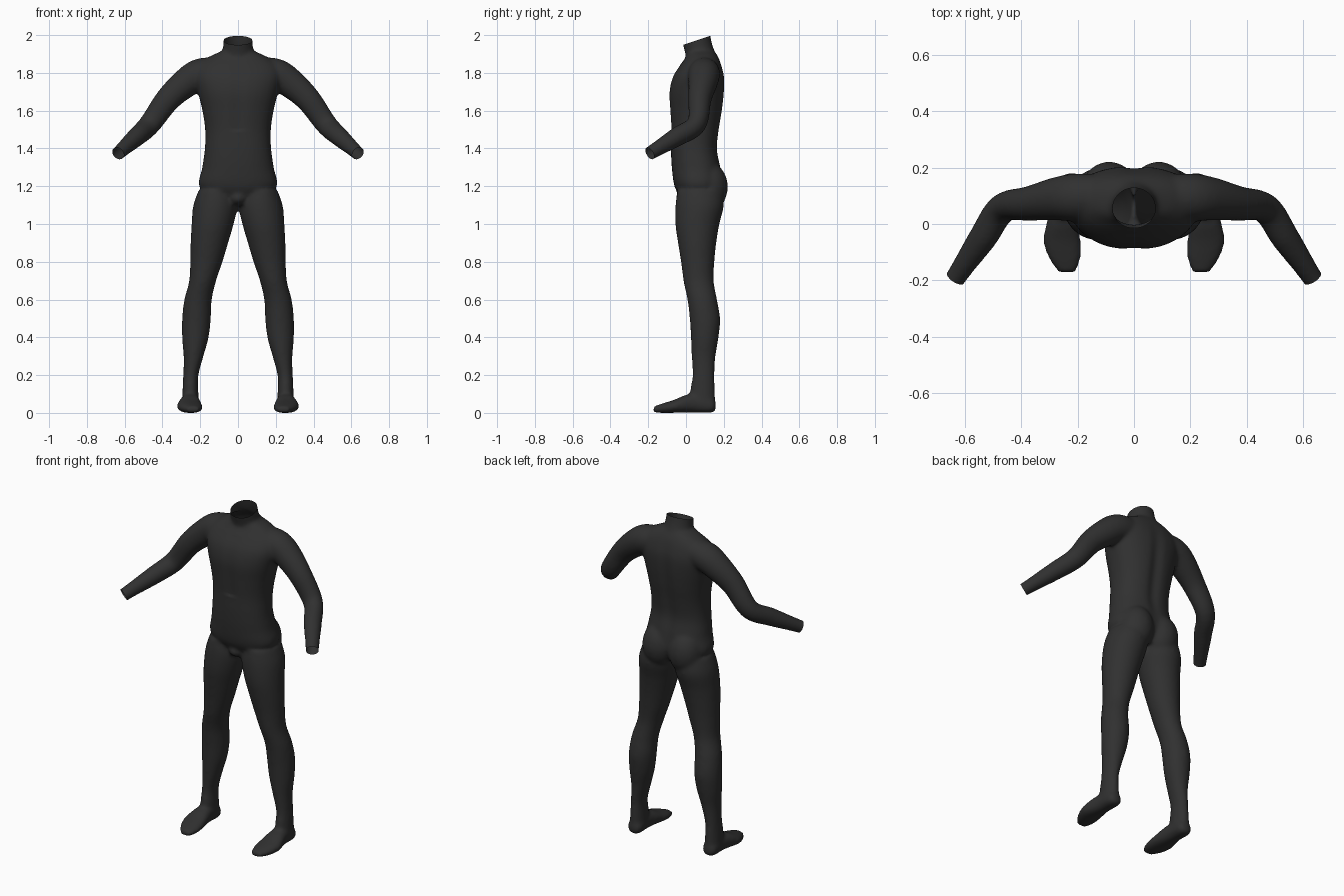
import bpy, bmesh, math
from mathutils import Vector

if "Cube" in bpy.data.objects:
    bpy.data.objects.remove(bpy.data.objects["Cube"])

X, Y, Z = Vector((1, 0, 0)), Vector((0, 1, 0)), Vector((0, 0, 1))
bm = bmesh.new()


def spline(rows, steps=5):
    """Catmull-Rom through rows of numbers."""
    out = []
    for i in range(len(rows) - 1):
        p = [rows[max(0, min(len(rows) - 1, i + k))] for k in (-1, 0, 1, 2)]
        for s in range(steps):
            t = s / steps
            out.append([0.5 * (2 * b + (c - a) * t + (2 * a - 5 * b + 4 * c - d) * t * t
                               + (3 * b - a - 3 * c + d) * t ** 3) for a, b, c, d in zip(*p)])
    return out + [list(rows[-1])]


def loft(rows, axes=None, side=1, power=2.0, n=32):
    """Closed tube through rows (x, y, z, radius_u, radius_v)."""
    rows = spline(rows)
    rings = []
    for i, r in enumerate(rows):
        c = Vector(r[:3])
        if axes:
            u, v = axes
        else:
            d = Vector(rows[min(i + 1, len(rows) - 1)][:3]) - Vector(rows[max(i - 1, 0)][:3])
            u = d.cross(Y).normalized()
            v = d.cross(u).normalized()
        ring = []
        for k in range(n):
            a = 2 * math.pi * k / n
            ca, sa = math.cos(a), math.sin(a)
            p = (c + u * r[3] * math.copysign(abs(ca) ** (2 / power), ca)
                 + v * r[4] * math.copysign(abs(sa) ** (2 / power), sa))
            ring.append(bm.verts.new((p.x * side, p.y, p.z)))
        rings.append(ring)
    for a, b in zip(rings, rings[1:]):
        for k in range(n):
            bm.faces.new((a[k], a[(k + 1) % n], b[(k + 1) % n], b[k]))
    faces = [bm.faces.new(rings[0][::-1]), bm.faces.new(rings[-1])]
    return faces


def ball(center, radii):
    new = bmesh.ops.create_uvsphere(bm, u_segments=24, v_segments=16, radius=1)["verts"]
    for v in new:
        v.co = Vector([c + r * q for c, r, q in zip(center, radii, v.co)])


def upright(rows):
    """Rows (x, z, half_width, front_y, back_y) to loft rows."""
    return [(x, (f + b) / 2, z, w, (b - f) / 2) for x, z, w, f, b in rows]


# Torso and neck
loft(upright([(0, 1.13, .11, -.02, .15), (0, 1.2, .205, -.06, .19), (0, 1.3, .19, -.075, .185),
              (0, 1.4, .176, -.08, .168), (0, 1.5, .174, -.08, .178), (0, 1.6, .188, -.086, .194),
              (0, 1.7, .212, -.09, .204), (0, 1.78, .23, -.072, .204), (0, 1.84, .215, -.035, .19),
              (0, 1.885, .16, -.002, .172), (0, 1.92, .085, .01, .15)]), (X, Y), power=2.3)
loft([(0, .085, 1.84, .11, .085), (0, .077, 1.9, .086, .08), (0, .057, 1.97, .077, .078),
      (0, .04, 2.06, .077, .08)], (X, Y))
ball((0, .01, 1.14), (.05, .065, .04))

for s in (-1, 1):
    # Leg
    loft(upright([(.115, 1.18, .095, -.045, .19), (.12, 1.1, .117, -.056, .2),
                  (.135, 1.0, .111, -.056, .176), (.152, .9, .099, -.042, .16),
                  (.168, .8, .085, -.026, .15), (.188, .7, .071, -.013, .147),
                  (.212, .6, .073, .008, .165), (.22, .5, .076, .02, .181),
                  (.226, .4, .07, .026, .172), (.236, .3, .052, .03, .156),
                  (.25, .2, .04, .034, .15), (.252, .12, .042, .022, .153),
                  (.253, .04, .045, .03, .156)]), (X, Y), s)
    # Foot
    loft([(.252, .158, .04, .025, .025), (.252, .13, .044, .044, .04), (.253, .05, .055, .048, .05),
          (.255, 0, .052, .057, .047), (.256, -.06, .039, .067, .035),
          (.247, -.12, .029, .058, .026), (.238, -.172, .022, .032, .016)], (X, Z), s, 2.3)
    # Buttock
    ball((s * .088, .12, 1.2), (.1, .102, .13))
    # Arm with bent elbow
    loft([(.12, .1, 1.81, .075, .075), (.2, .095, 1.797, .083, .085), (.27, .09, 1.755, .079, .078),
          (.37, .073, 1.665, .067, .062), (.467, .056, 1.532, .058, .052),
          (.535, -.045, 1.467, .051, .051), (.6, -.14, 1.409, .041, .041),
          (.632, -.188, 1.38, .037, .037), (.675, -.252, 1.342, .037, .037)], None, s)

# Fuse all parts into one smooth skin
bmesh.ops.recalc_face_normals(bm, faces=bm.faces[:])
mesh = bpy.data.meshes.new("bodysuit_parts")
bm.to_mesh(mesh)
bm.free()
suit = bpy.data.objects.new("bodysuit", mesh)
bpy.context.collection.objects.link(suit)
rem = suit.modifiers.new("fuse", 'REMESH')
rem.mode = 'VOXEL'
rem.voxel_size = 0.01
smo = suit.modifiers.new("soften", 'SMOOTH')
smo.factor = 0.5
smo.iterations = 10
fused = bpy.data.meshes.new_from_object(suit.evaluated_get(bpy.context.evaluated_depsgraph_get()))
suit.modifiers.clear()
suit.data = fused

bm = bmesh.new()
bm.from_mesh(fused)

# Spine groove and breastbone hollow
for v in bm.verts:
    if 1.2 < v.co.z < 1.88:
        fade = math.sin(math.pi * (v.co.z - 1.2) / .68)
        dip = math.exp(-(v.co.x / .035) ** 2) * fade
        if v.co.y > .12:
            v.co.y -= .014 * dip
        elif v.co.y < -.03 and v.co.z > 1.5:
            v.co.y += .006 * dip


def open_end(point, normal, inside):
    """Cut away everything past a plane, within one region."""
    faces = [f for f in bm.faces if inside(f.calc_center_median())]
    geom = set(faces)
    for f in faces:
        geom.update(f.verts)
        geom.update(f.edges)
    bmesh.ops.bisect_plane(bm, geom=list(geom), dist=1e-5, plane_co=point,
                           plane_no=normal, clear_outer=True)


# Open neck and cuffs
open_end((0, -.02, 1.95), (0, -.05, .15), lambda c: c.z > 1.9 and abs(c.x) < .12)
for s in (-1, 1):
    open_end((s * .635, -.192, 1.378), (s * .5, -.75, -.44),
             lambda c: c.x * s > .5 and c.z > 1.2)

low = min(v.co.z for v in bm.verts)
bmesh.ops.translate(bm, verts=bm.verts[:], vec=(0, 0, -low))
bm.to_mesh(fused)
bm.free()

# Dark fabric
mat = bpy.data.materials.new("charcoal_fabric")
mat.diffuse_color = (.03, .03, .03, 1)
mat.use_nodes = True
mat.node_tree.nodes["Principled BSDF"].inputs["Base Color"].default_value = mat.diffuse_color
fused.materials.clear()
fused.materials.append(mat)
for p in fused.polygons:
    p.use_smooth = True
    p.material_index = 0
